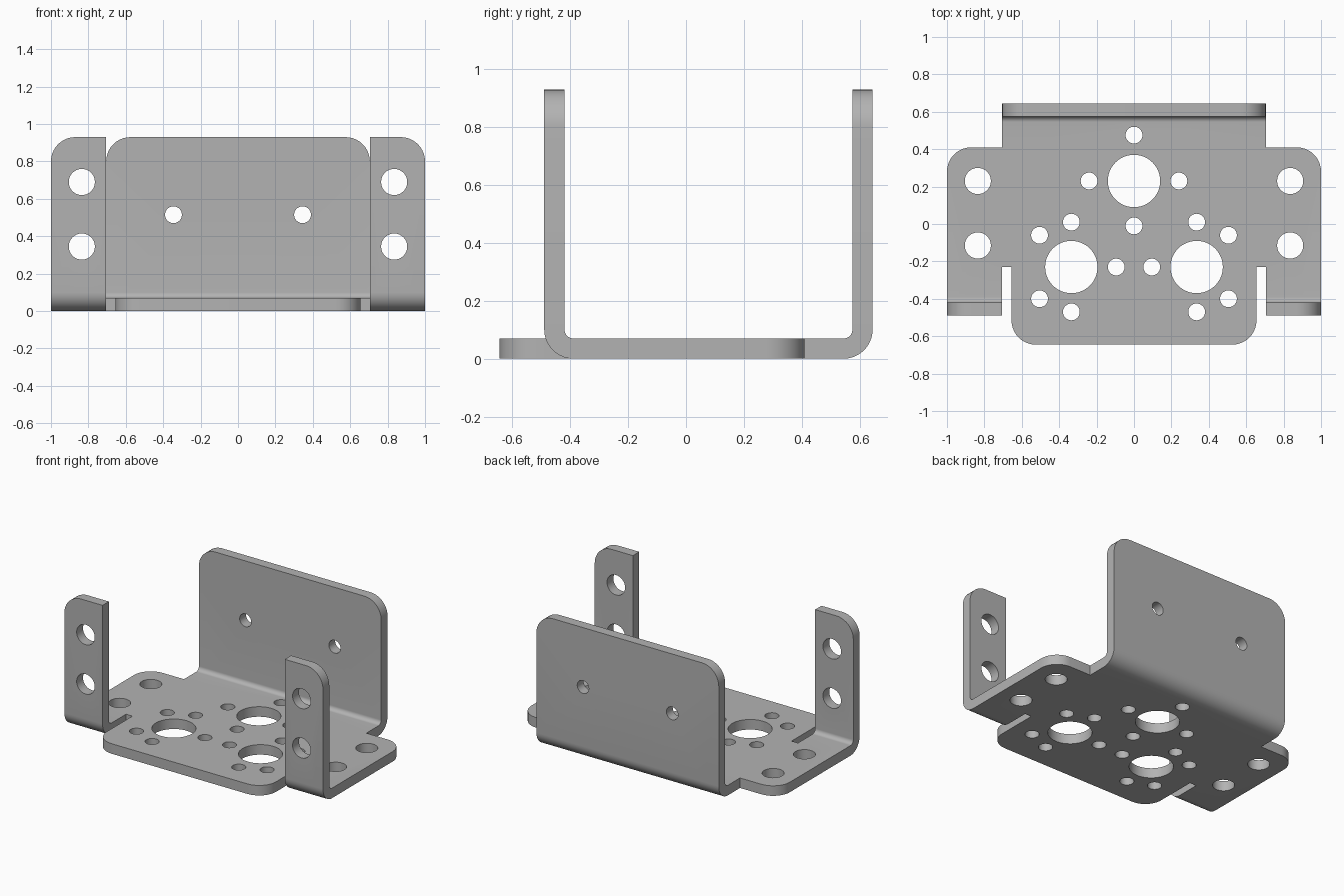
import bpy, bmesh, math
from mathutils import Vector

cube = bpy.data.objects.get("Cube")
if cube:
    bpy.data.objects.remove(cube)

THICK, BEND = 0.07, 0.10          # sheet thickness, outer bend radius
FRONT, BACK = -0.49, 0.645        # outer faces of the upright flanges
TOP = 0.93
RISE = TOP - BEND                 # straight height of a flange above its bend
CORNER = 0.13


def rounded(x, y, sx, sy, steps=10):
    """Quarter arc from the (x, y+sy) side round to the (x+sx, y) side."""
    cx, cy = x + sx * CORNER, y + sy * CORNER
    arc = [(cx - sx * CORNER * math.cos(a), cy - sy * CORNER * math.sin(a))
           for a in (i * math.pi / 2 / steps for i in range(steps + 1))]
    return arc


# Right half of the flat pattern, front to back
half = rounded(0.655, -0.645, -1, 1)[::-1]
half += [(0.655, -0.23), (0.705, -0.23), (0.705, FRONT - RISE)]
half += rounded(1, FRONT - RISE, -1, 1)[::-1]
half += rounded(1, 0.41, -1, -1)
half += [(0.705, 0.41)]
half += rounded(0.705, BACK + RISE, -1, -1)
outline = half + [(-x, y) for x, y in reversed(half)]

bm = bmesh.new()


def add_loop(points):
    verts = [bm.verts.new((x, y, 0)) for x, y in points]
    for a, b in zip(verts, verts[1:] + verts[:1]):
        bm.edges.new((a, b))


def add_hole(x, y, r, n=32):
    for sx in ({x, -x} if x else {0}):
        add_loop([(sx + r * math.cos(i * math.tau / n), y + r * math.sin(i * math.tau / n))
                  for i in range(n)])


add_loop(outline)

# Motor openings, small screw holes, side mounting holes, flange holes
for x, y in ((0, 0.23), (0.335, -0.23)):
    add_hole(x, y, 0.14, 48)
for x, y in ((0, 0.475), (0.24, 0.23), (0, -0.01), (0.335, 0.01), (0.505, -0.06),
             (0.095, -0.23), (0.505, -0.4), (0.335, -0.47)):
    add_hole(x, y, 0.045)
for y in (0.23, -0.115):
    add_hole(0.835, y, 0.07)
for z in (0.69, 0.345):
    add_hole(0.835, FRONT - (z - BEND), 0.07)
add_hole(0.345, BACK + 0.515 - BEND, 0.045)

bmesh.ops.triangle_fill(bm, use_beauty=True, use_dissolve=False, edges=bm.edges[:],
                        normal=Vector((0, 0, 1)))

# Cut lines across the bend zones
STEPS = 10
for i in range(STEPS + 1):
    for y in (FRONT + BEND * i / STEPS, BACK - BEND * i / STEPS):
        bmesh.ops.bisect_plane(bm, geom=bm.verts[:] + bm.edges[:] + bm.faces[:],
                               plane_co=(0, y, 0), plane_no=(0, 1, 0), dist=1e-5)

# Thicken the sheet
extruded = bmesh.ops.extrude_face_region(bm, geom=bm.faces[:])
for v in extruded["geom"]:
    if isinstance(v, bmesh.types.BMVert):
        v.co.z = THICK
bmesh.ops.recalc_face_normals(bm, faces=bm.faces[:])


def fold(v, edge, sign):
    """Fold everything past the bend line upright."""
    start = edge - sign * BEND
    s = (v.co.y - start) * sign
    if s <= 0:
        return
    angle = min(s / BEND, 1) * math.pi / 2
    r = BEND - v.co.z
    v.co.y = start + sign * r * math.sin(angle)
    v.co.z = BEND - r * math.cos(angle) + max(s - BEND, 0)


for v in bm.verts:
    if v.co.y > 0:
        fold(v, BACK, 1)
    elif abs(v.co.x) > 0.68:
        fold(v, FRONT, -1)

mesh = bpy.data.meshes.new("folded_bracket")
bm.to_mesh(mesh)
bm.free()
bracket = bpy.data.objects.new("folded_bracket", mesh)
bpy.context.collection.objects.link(bracket)

# Plain grey metal
grey = bpy.data.materials.new("sheet_grey")
grey.use_nodes = True
grey.diffuse_color = (0.45, 0.45, 0.45, 1)
grey.node_tree.nodes["Principled BSDF"].inputs["Base Color"].default_value = grey.diffuse_color
mesh.materials.append(grey)

bpy.ops.object.select_all(action="DESELECT")
bracket.select_set(True)
bpy.context.view_layer.objects.active = bracket
bpy.ops.object.shade_smooth_by_angle(angle=math.radians(30))
